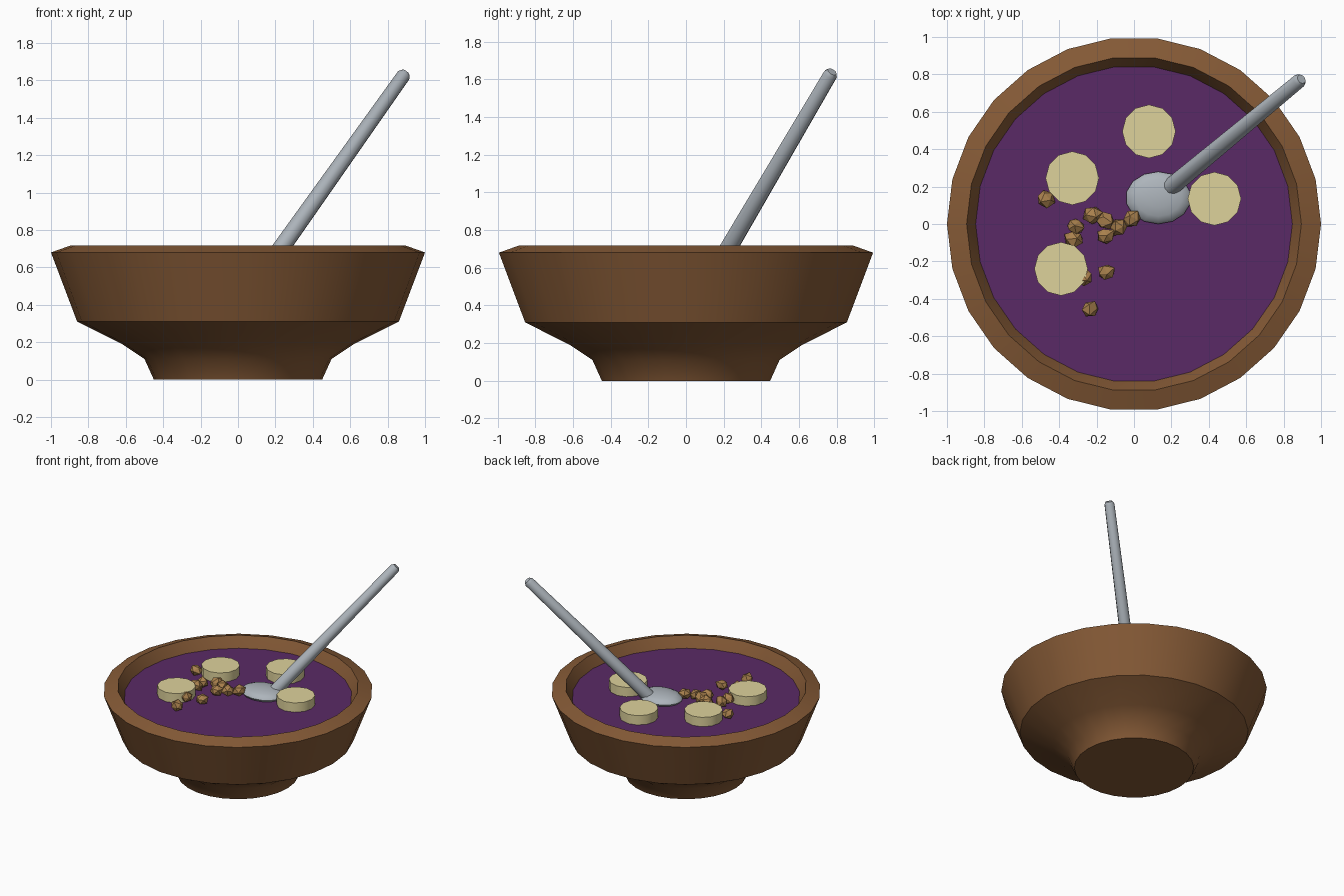
import bpy, bmesh, math, random
from mathutils import Vector, Matrix

if "Cube" in bpy.data.objects:
    bpy.data.objects.remove(bpy.data.objects["Cube"])

random.seed(4)


def material(name, rgb):
    m = bpy.data.materials.new(name)
    m.diffuse_color = (*rgb, 1)
    m.use_nodes = True
    m.node_tree.nodes["Principled BSDF"].inputs["Base Color"].default_value = m.diffuse_color
    return m


WOOD = material("wood", (0.235, 0.102, 0.037))
PURPLE = material("smoothie", (0.102, 0.023, 0.133))
FRUIT = material("banana", (0.73, 0.645, 0.33))
NUT = material("granola", (0.40, 0.22, 0.075))
METAL = material("metal", (0.42, 0.46, 0.50))


def finish(name, bm, mat, smooth=None):
    bmesh.ops.recalc_face_normals(bm, faces=bm.faces)
    me = bpy.data.meshes.new(name)
    bm.to_mesh(me)
    bm.free()
    me.materials.append(mat)
    ob = bpy.data.objects.new(name, me)
    bpy.context.collection.objects.link(ob)
    if smooth:
        bpy.ops.object.select_all(action='DESELECT')
        ob.select_set(True)
        bpy.context.view_layer.objects.active = ob
        bpy.ops.object.shade_smooth_by_angle(angle=math.radians(smooth))
    return ob


def lathe(profile, sides):
    """Stack rings of (radius, z) and cap both ends."""
    bm = bmesh.new()
    rings = [[bm.verts.new((r * math.cos(math.tau * i / sides),
                            r * math.sin(math.tau * i / sides), z))
              for i in range(sides)] for r, z in profile]
    for a, b in zip(rings, rings[1:]):
        for i in range(sides):
            j = (i + 1) % sides
            bm.faces.new((a[i], a[j], b[j], b[i]))
    bm.faces.new(rings[0][::-1])
    bm.faces.new(rings[-1])
    return bm


# Wooden bowl: foot, flared wall, bevelled rim, hollow inside
finish("bowl", lathe([(0.45, 0), (0.50, 0.11), (0.62, 0.19), (0.86, 0.31),
                      (1.0, 0.68), (0.895, 0.717), (0.84, 0.62),
                      (0.72, 0.36), (0.45, 0.22)], 26), WOOD, 40)

# Smoothie filling
finish("smoothie", lathe([(0.80, 0.55), (0.847, 0.632)], 26), PURPLE)

# Banana slices
for k, (x, y) in enumerate([(0.08, 0.495), (-0.33, 0.245),
                            (-0.39, -0.24), (0.43, 0.135)]):
    ob = finish(f"banana_slice_{k + 1}",
                lathe([(0.143, 0.61), (0.143, 0.708)], 12), FRUIT, 35)
    ob.location = (x, y, 0)

# Granola chunks: jittered low-poly nuggets
for k, (x, y) in enumerate([(-0.475, 0.135), (-0.22, 0.045), (-0.15, 0.02),
                            (-0.08, -0.015), (-0.01, 0.03), (-0.31, -0.015),
                            (-0.32, -0.08), (-0.155, -0.065), (-0.15, -0.26),
                            (-0.235, -0.455), (-0.265, -0.29)]):
    bm = bmesh.new()
    bmesh.ops.create_icosphere(bm, subdivisions=1, radius=0.053)
    for v in bm.verts:
        v.co *= random.uniform(0.8, 1.15)
    bmesh.ops.rotate(bm, verts=bm.verts, matrix=Matrix.Rotation(
        random.uniform(0, math.tau), 3, (0.4, 0.5, 0.77)))
    bmesh.ops.scale(bm, verts=bm.verts, vec=(1, 0.95, 0.85))
    ob = finish(f"granola_{k + 1}", bm, NUT)
    ob.location = (x, y, 0.668)

# Spoon bowl: flattened ellipsoid
bm = bmesh.new()
bmesh.ops.create_uvsphere(bm, u_segments=14, v_segments=8, radius=1)
bmesh.ops.scale(bm, verts=bm.verts, vec=(0.175, 0.14, 0.045))
finish("spoon_bowl", bm, METAL, 60).location = (0.13, 0.14, 0.65)

# Spoon handle: tapered rod with a small bevelled tip
start, end = Vector((0.20, 0.20, 0.66)), Vector((0.895, 0.775, 1.64))
axis = end - start
n = axis.length
ob = finish("spoon_handle", lathe([(0.048, 0), (0.038, n - 0.02),
                                   (0.026, n)], 10), METAL, 40)
ob.location = start
ob.rotation_mode = 'QUATERNION'
ob.rotation_quaternion = axis.to_track_quat('Z', 'Y')
